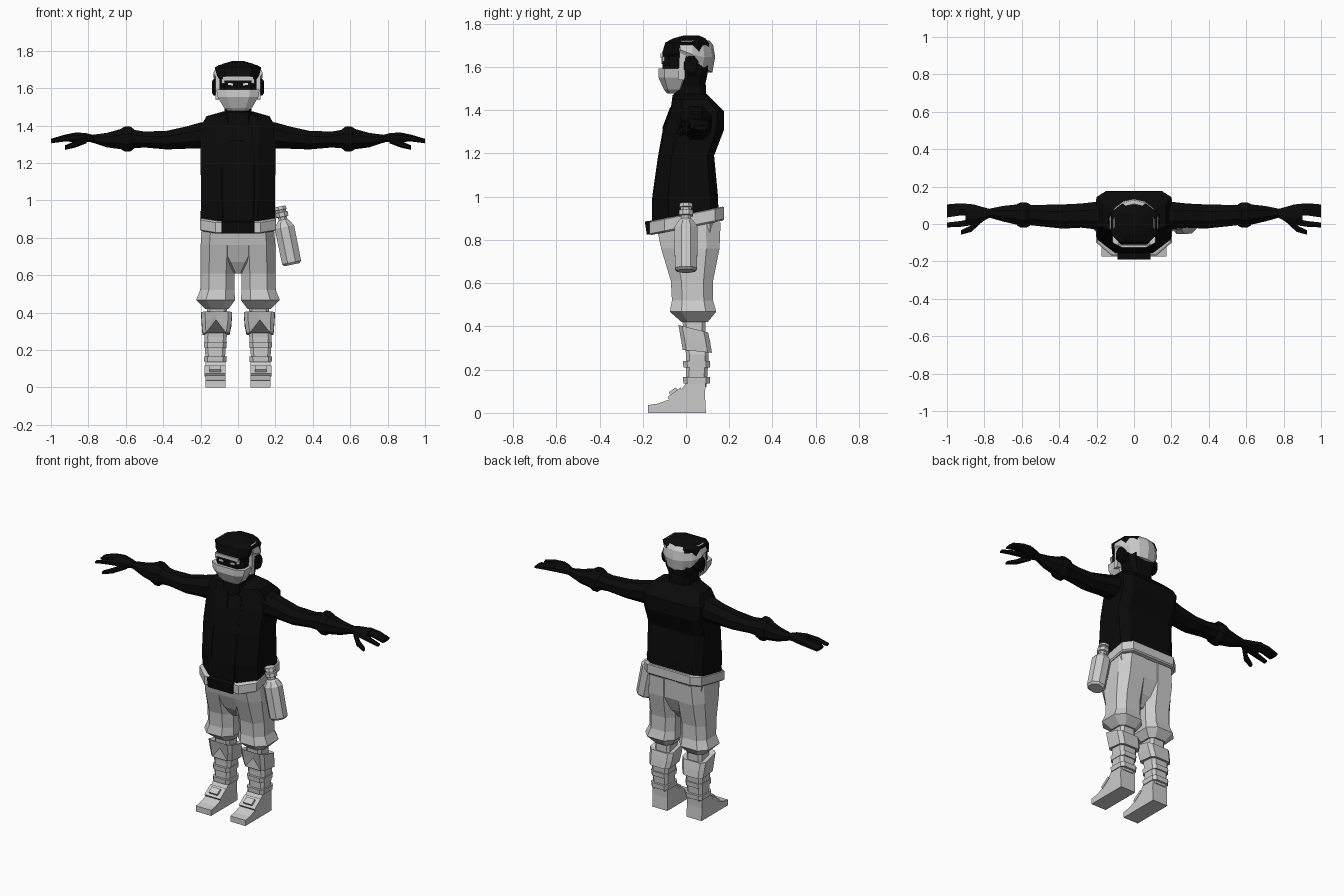
import bpy, bmesh, math
from mathutils import Matrix, Euler, Vector


def material(name, v):
    m = bpy.data.materials.new(name)
    m.diffuse_color = (v, v, v, 1)
    return m


BLACK = material("black cloth", 0.003)
GREY = material("light grey", 0.6)
WHITE = material("eye white", 0.9)


def finish(name, bm, mat, mirror=False):
    bmesh.ops.recalc_face_normals(bm, faces=bm.faces)
    me = bpy.data.meshes.new(name)
    bm.to_mesh(me)
    bm.free()
    me.materials.append(mat)
    ob = bpy.data.objects.new(name, me)
    bpy.context.collection.objects.link(ob)
    if mirror:
        ob.modifiers.new("mirror", 'MIRROR')
    return ob


def loft(name, rings, mat, mirror=False):
    """Skin a list of equal-length rings and close both ends."""
    bm = bmesh.new()
    vs = [[bm.verts.new(p) for p in r] for r in rings]
    n = len(vs[0])
    for a, b in zip(vs, vs[1:]):
        for i in range(n):
            j = (i + 1) % n
            bm.faces.new((a[i], a[j], b[j], b[i]))
    bm.faces.new(vs[0])
    bm.faces.new(vs[-1])
    return finish(name, bm, mat, mirror)


def sec(z, x0, x1, y0, y1, cf=.3, cb=.3, tilt=0, notch=0):
    """Chamfered horizontal section; cf / cb are front / back corner cuts."""
    cx, w, d = (x0 + x1) / 2, (x1 - x0) / 2, y1 - y0
    pts = [(cx, y0), (cx + w * (1 - cf), y0), (x1, y0 + d * cf * .5),
           (x1, y1 - d * cb * .5), (cx + w * (1 - cb), y1), (cx, y1),
           (cx - w * (1 - cb), y1), (x0, y1 - d * cb * .5),
           (x0, y0 + d * cf * .5), (cx - w * (1 - cf), y0)]
    return [(x, y, z + tilt * y + (notch if i == 0 else 0)) for i, (x, y) in enumerate(pts)]


def body(name, rows, mat, **k):
    """Symmetric stack of sections: (z, half width, front y, back y)."""
    return loft(name, [sec(z, -w, w, a, b, **k) for z, w, a, b in rows], mat)


def limb(name, rows, mat, **k):
    """Mirrored stack of sections: (z, inner x, outer x, front y, back y)."""
    return loft(name, [sec(*r, **k) for r in rows], mat, True)


def tube(name, rows, mat, n=8):
    """Mirrored tube along x: (x, y, y radius, z, z radius)."""
    rings = [[(x, y + ry * math.cos(t), z + rz * math.sin(t))
              for t in (2 * math.pi * (i + .5) / n for i in range(n))]
             for x, y, ry, z, rz in rows]
    return loft(name, rings, mat, True)


def box(name, loc, size, mat, rot=(0, 0, 0), mirror=False):
    bm = bmesh.new()
    bmesh.ops.create_cube(bm, size=1)
    bm.transform(Matrix.LocRotScale(Vector(loc), Euler(rot), Vector(size)))
    return finish(name, bm, mat, mirror)


# Jacket, with a slightly raised front panel and a collar
bot = sec(.905, -.197, .197, -.155, .15, .5, .25, .2)
rows = [(1.0, .197, -.15, .148), (1.19, .2, -.122, .13), (1.31, .2, -.1, .176),
        (1.395, .2, -.07, .175), (1.45, .168, -.055, .12), (1.475, .08, -.05, .095)]
loft("jacket", [bot] + [sec(z, -w, w, a, b, .45, .25) for z, w, a, b in rows], BLACK)
body("jacket_front_panel", [(.89, .09, -.158, 0), (1.0, .09, -.156, 0), (1.19, .09, -.129, 0),
                            (1.31, .085, -.107, 0), (1.395, .075, -.077, 0)], BLACK, cf=.1)
body("collar", [(1.41, .075, -.07, .1), (1.47, .08, -.062, .1), (1.475, .065, -.05, .085)], BLACK)
box("collar_flap", (.035, -.085, 1.36), (.05, .012, .1), BLACK, (-.35, .25, 0), True)
body("neck", [(1.4, .07, -.06, .095), (1.56, .075, -.05, .09)], BLACK)

# Sleeves, elbow pads and gloves
tube("sleeve", [(.15, .05, .085, 1.35, .078), (.2, .045, .08, 1.347, .075), (.28, .045, .07, 1.335, .064),
                (.38, .04, .07, 1.322, .054), (.5, .045, .062, 1.325, .046), (.56, .048, .058, 1.328, .054),
                (.62, .05, .06, 1.328, .06), (.7, .055, .045, 1.322, .042), (.785, .058, .023, 1.33, .021)], BLACK)
tube("elbow_pad", [(.555, .048, .062, 1.328, .055), (.575, .048, .073, 1.328, .072),
                   (.605, .048, .073, 1.328, .072), (.625, .05, .062, 1.328, .06)], BLACK)
tube("palm", [(.77, .058, .024, 1.33, .02), (.81, .052, .042, 1.335, .026),
              (.86, .05, .06, 1.337, .028), (.9, .055, .055, 1.335, .024)], BLACK)
tube("fingers", [(.87, .075, .036, 1.338, .024), (.93, .078, .038, 1.332, .018),
                 (1.0, .07, .04, 1.318, .011)], BLACK, 6)
tube("index_finger", [(.86, .012, .02, 1.337, .02), (.93, .0, .018, 1.33, .016),
                      (1.0, -.005, .015, 1.315, .01)], BLACK, 6)
tube("thumb", [(.81, .03, .02, 1.325, .02), (.87, -.025, .02, 1.3, .018),
               (.925, -.045, .014, 1.282, .012)], BLACK, 6)

# Belt and buckle
body("belt", [(.855, .195, -.16, .17), (.862, .202, -.168, .176),
              (.915, .202, -.168, .176), (.92, .195, -.16, .17)], GREY, cf=.4, cb=.25, tilt=.2)
box("buckle", (.0, -.168, .857), (.174, .036, .062), BLACK, (.15, 0, 0))

# Trousers
body("trouser_seat", [(.88, .19, -.14, .155), (.76, .17, -.115, .15), (.67, .08, -.08, .11),
                      (.61, .025, -.04, .06)], GREY, cf=.5)
limb("trouser_leg", [(.88, .005, .19, -.14, .16), (.76, .01, .2, -.115, .155), (.61, .018, .2, -.07, .125),
                     (.52, .02, .202, -.065, .125), (.468, .015, .224, -.075, .14),
                     (.42, .05, .175, -.02, .1)], GREY, cf=.5, cb=.45)

# Lower legs with shin guards and wrapped bands
limb("lower_leg", [(.46, .06, .165, -.02, .09), (.36, .06, .165, -.01, .09), (.27, .06, .18, -.0, .105),
                   (.12, .073, .172, .0, .095)], GREY)
guard = [sec(.29, .045, .19, -.015, .12, .25, .3, -.1, .07), sec(.345, .035, .194, -.025, .112, .25, .3, -.17, .035),
         sec(.398, .032, .197, -.035, .102, .25, .3, -.25), sec(.39, .06, .17, -.01, .085, .25, .3, -.25)]
loft("shin_guard", guard, GREY, True)
for i, z in enumerate((.225, .15)):
    limb(f"leg_band_{i + 1}", [(z - .015, .063, .18, -.012, .11), (z + .015, .06, .182, -.014, .112)], GREY)

# Boots: side profile spanned across the foot width
side = [(-.175, 0), (.092, 0), (.088, .08), (.09, .135), (-.002, .135),
        (-.03, .095), (-.07, .065), (-.13, .043), (-.175, .036)]
loft("boot", [[(x, y, z) for y, z in side] for x in (.068, .175)], GREY, True)
box("boot_strap", (.122, -.05, .088), (.112, .075, .018), GREY, (.62, 0, 0), True)
box("boot_buckle", (.122, -.058, .098), (.06, .04, .02), GREY, (.62, 0, 0), True)

# Bottle hanging from the belt, a tilted turned profile
profile = [(0, .045), (.012, .056), (.205, .057), (.235, .036), (.245, .026), (.26, .026),
           (.262, .036), (.285, .036), (.288, .028), (.298, .028), (.3, .034), (.318, .031)]
tilt = Matrix.Translation((.289, 0, .656)) @ Matrix.Rotation(-.2, 4, 'Y')
loft("bottle", [[tilt @ Vector((r * math.cos(t), r * math.sin(t), z))
                 for t in (math.pi * (i + .5) / 4 for i in range(8))] for z, r in profile], GREY)

# Head and cap
body("head", [(1.5, .07, -.08, .085), (1.57, .098, -.108, .1), (1.65, .1, -.11, .105)], BLACK)
body("cap", [(1.648, .1, -.108, .105), (1.665, .112, -.11, .11), (1.712, .124, -.096, .105),
             (1.732, .075, -.06, .09), (1.745, .03, -.01, .06)], BLACK, cf=.4, cb=.45)

# Face mask, cheek straps and ear pads
body("face_mask", [(1.478, .055, -.088, -.03), (1.495, .075, -.102, -.025), (1.552, .108, -.128, -.005),
                   (1.592, .116, -.126, -.005)], GREY, cf=.45, cb=.1)
box("cheek_strap", (.11, -.017, 1.625), (.022, .03, .17), GREY, (-.05, 0, 0), True)
tube("ear_pad", [(.09, .025, .036, 1.605, .048), (.13, .025, .036, 1.605, .048),
                 (.138, .025, .026, 1.605, .036)], BLACK)

# Helmet shell wrapped round the back of the head
shell = []
for i in range(9):
    a = math.radians(-12 + 204 * i / 8)
    c, s = math.cos(a), math.sin(a)
    low = 1.575 + .085 * (1 - max(s, 0)) ** 1.2
    shell.append([(r * c, r * s, z) for r, z in
                  ((.095, low), (.122, low), (.135, max(1.645, low + .02)), (.126, 1.7), (.108, 1.723), (.09, 1.7))])
loft("helmet_shell", shell, GREY)

# Brow stripe and eyes
box("brow_stripe", (0, -.112, 1.652), (.165, .01, .022), GREY)
box("brow_stripe_end", (.078, -.107, 1.637), (.018, .01, .022), GREY, (0, 0, .3), True)
box("eye", (.04, -.111, 1.621), (.028, .006, .011), WHITE, (0, -.1, 0), True)
